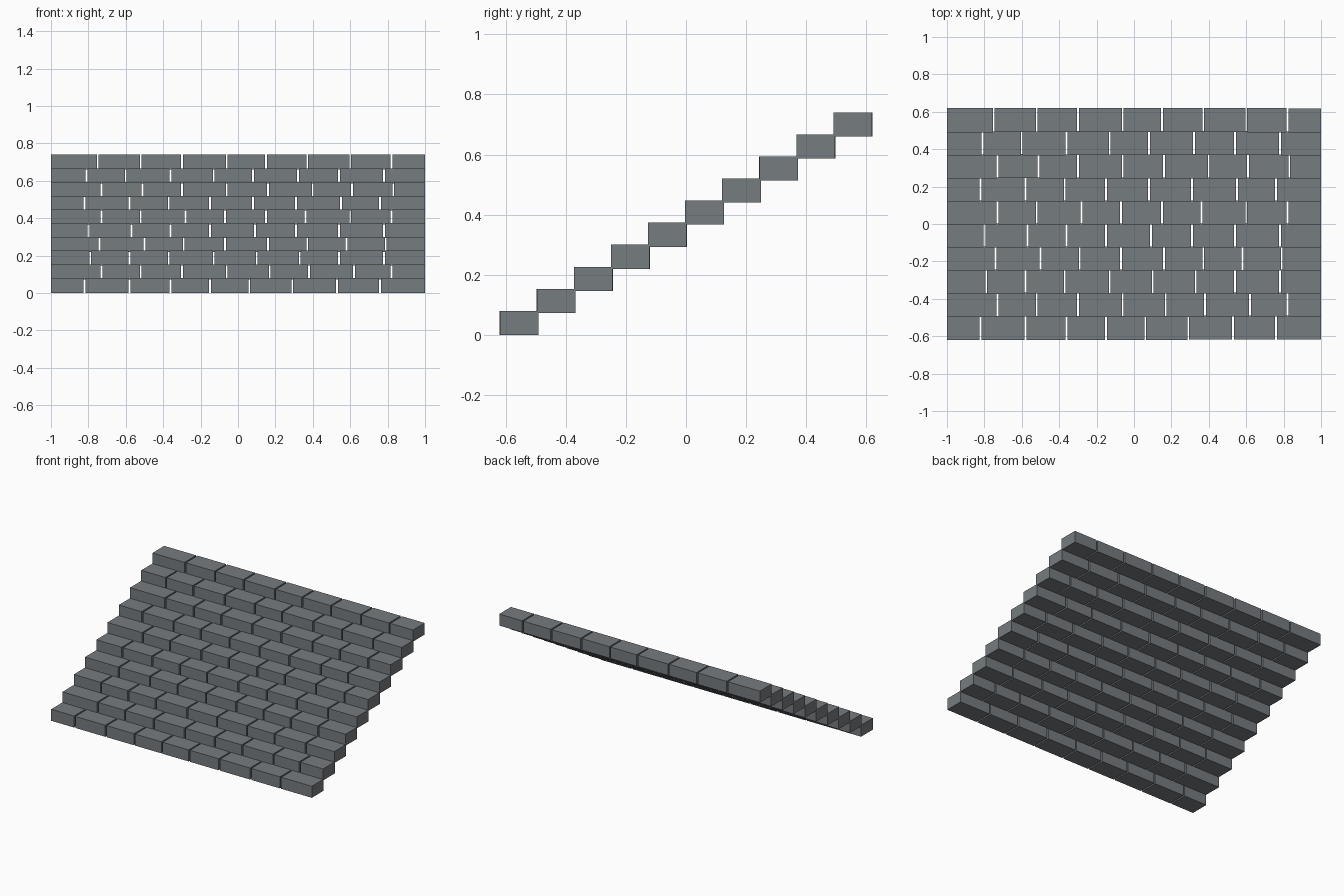
import bpy
import bmesh
import random
from mathutils import Matrix, Vector

random.seed(4)
default_cube = bpy.data.objects.get("Cube")
if default_cube:
    bpy.data.objects.remove(default_cube, do_unlink=True)

# Overall dimensions of the stair
HALF_WIDTH = 1.0
HALF_RUN = 0.62
TOTAL_RISE = 0.74
BRICK_DEPTH = 0.13
BRICK_HEIGHT = 0.08
GAP = 0.01
WOBBLE = 0.0015

# Vertical joints of each course, in hundredths, lowest course first
JOINTS = [
    (-82, -58, -36, -15, 6, 29, 53, 76),
    (-73, -52, -30, -6, 17, 38, 62, 82),
    (-79, -58, -37, -13, 10, 33, 54, 78),
    (-74, -50, -29, -7, 16, 37, 58, 79),
    (-80, -57, -36, -15, 9, 31, 54, 78),
    (-73, -52, -28, -7, 15, 36, 60, 82),
    (-82, -58, -37, -15, 8, 31, 55, 76),
    (-73, -51, -30, -6, 16, 40, 61, 83),
    (-81, -60, -36, -13, 8, 32, 54, 78),
    (-75, -52, -30, -6, 15, 37, 60, 82),
]


def make_material(name, colour):
    material = bpy.data.materials.new(name)
    material.use_nodes = True
    material.diffuse_color = colour
    shader = next(n for n in material.node_tree.nodes if n.type == 'BSDF_PRINCIPLED')
    shader.inputs["Base Color"].default_value = colour
    shader.inputs["Roughness"].default_value = 0.9
    return material


def add_brick(bm, left, right, front, bottom):
    """Add one stone block, set very slightly off the line of its course."""
    shift = random.uniform(0, WOBBLE)
    size = Vector((right - left, BRICK_DEPTH - WOBBLE, BRICK_HEIGHT))
    centre = Vector(((left + right) / 2, front + shift + size.y / 2, bottom + size.z / 2))
    bmesh.ops.create_cube(
        bm, size=1,
        matrix=Matrix.Translation(centre) @ Matrix.Diagonal(size.to_4d()),
    )


def build_course(index, joints, material):
    """Build one step as a row of blocks with open joints between them."""
    fraction = index / (len(JOINTS) - 1)
    front = -HALF_RUN + fraction * (2 * HALF_RUN - BRICK_DEPTH)
    bottom = fraction * (TOTAL_RISE - BRICK_HEIGHT)
    centres = [j / 100 for j in joints]
    lefts = [-HALF_WIDTH] + [c + GAP / 2 for c in centres]
    rights = [c - GAP / 2 for c in centres] + [HALF_WIDTH]
    bm = bmesh.new()
    for left, right in zip(lefts, rights):
        add_brick(bm, left, right, front, bottom)
    name = f"brick_step_{index + 1}"
    mesh = bpy.data.meshes.new(name)
    bm.to_mesh(mesh)
    bm.free()
    mesh.materials.append(material)
    bpy.context.collection.objects.link(bpy.data.objects.new(name, mesh))


# Stack the courses from front to back
stone = make_material("slate grey stone", (0.18, 0.20, 0.215, 1))
for index, joints in enumerate(JOINTS):
    build_course(index, joints, stone)
